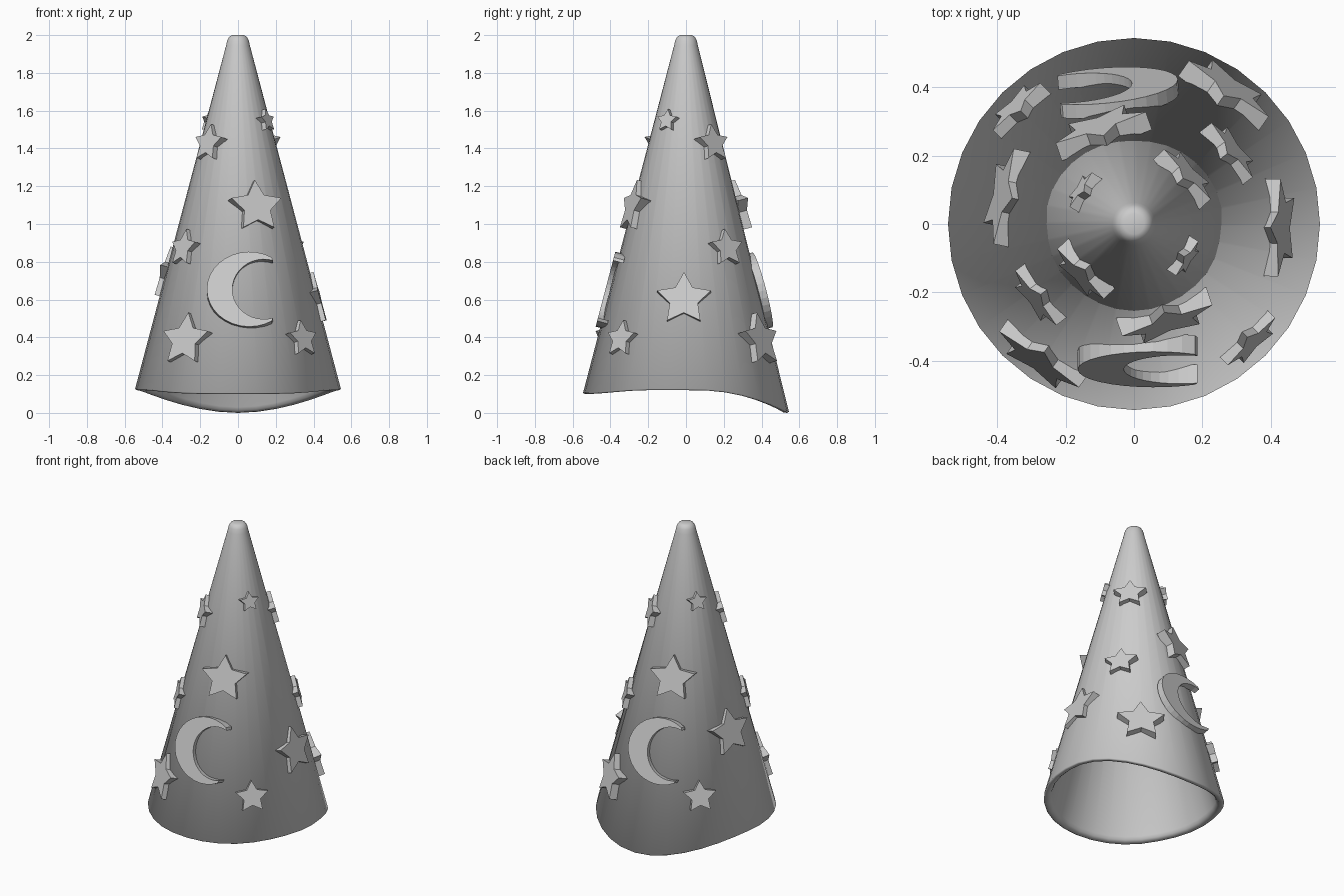
import bpy, bmesh
from math import sin, cos, pi, radians, sqrt
from mathutils import Vector

if "Cube" in bpy.data.objects:
    bpy.data.objects.remove(bpy.data.objects["Cube"])

SIDES = 32
SLOPE = 0.263          # radius lost per unit of height


def finish(bm, name):
    bmesh.ops.recalc_face_normals(bm, faces=bm.faces)
    me = bpy.data.meshes.new(name)
    bm.to_mesh(me)
    bm.free()
    ob = bpy.data.objects.new(name, me)
    bpy.context.collection.objects.link(ob)
    return ob


def smooth(t):
    t = min(1.0, max(0.0, t))
    return t * t * (3 - 2 * t)


def rim_height(a):
    """Brim line: dips to the ground at the back, slightly at the front."""
    if sin(a) <= 0:
        return 0.12 - 0.02 * smooth((-sin(a) - 0.4) / 0.6)
    d = a if a <= pi / 2 else pi - a
    return 0.12 * (1 - smooth((d - radians(7)) / radians(83)))


def make_hat():
    # (radius, height, follows the wavy brim)
    profile = [(0.03, 2.0, 0), (0.045, 1.993, 0), (0.056, 1.975, 0), (0.063, 1.945, 0),
               (0.545, 0.006, 1), (0.535, 0, 1), (0.515, 0.003, 1),
               (0.503, 0.012, 1), (0.495, 0.03, 1), (0.03, 1.94, 0)]
    bm = bmesh.new()
    rings = []
    for r, z, wavy in profile:
        ring = []
        for i in range(SIDES):
            a = 2 * pi * i / SIDES
            h = z + (rim_height(a) if wavy else 0)
            ring.append(bm.verts.new((r * cos(a), r * sin(a), h)))
        rings.append(ring)
    for lo, hi in zip(rings, rings[1:]):
        for i in range(SIDES):
            j = (i + 1) % SIDES
            bm.faces.new((lo[i], lo[j], hi[j], hi[i]))
    for ring, z in ((rings[0], 2.0), (rings[-1], 1.95)):
        apex = bm.verts.new((0, 0, z))
        for i in range(SIDES):
            bm.faces.new((ring[i], ring[(i + 1) % SIDES], apex))
    for f in bm.faces:          # soft shading all round, brim included
        f.smooth = True
    finish(bm, "hat_cone")


def star_outline(r):
    return [(q * cos(pi / 2 + k * pi / 5), 0.975 * q * sin(pi / 2 + k * pi / 5))
            for k in range(10) for q in [r if k % 2 == 0 else r * 0.52]]


def moon_outline():
    n = 22
    a0, b0 = radians(58), radians(73)
    outer = [(0.06 + 0.225 * cos(a), 0.205 * sin(a))
             for a in (a0 + (2 * pi - 2 * a0) * k / n for k in range(n + 1))]
    inner = [(0.137 + 0.167 * cos(a), 0.164 * sin(a))
             for a in (2 * pi - b0 - (2 * pi - 2 * b0) * k / n for k in range(n + 1))]
    return outer + inner


def applique(name, outline, deg, z, front, back):
    """Flat prism lying tangent to the cone at the given angle and height."""
    a = radians(deg)
    r = 0.545 - SLOPE * (z - 0.125)
    c = 1 / sqrt(1 + SLOPE ** 2)
    s = SLOPE * c
    right = Vector((-sin(a), cos(a), 0))
    up = Vector((-s * cos(a), -s * sin(a), c))
    out = Vector((c * cos(a), c * sin(a), s))
    base = Vector((r * cos(a), r * sin(a), z))
    bm = bmesh.new()
    f, b = [[bm.verts.new(base + right * x + up * y + out * d) for x, y in outline]
            for d in (front, -back)]
    bm.faces.new(f)
    bm.faces.new(b[::-1])
    n = len(f)
    for i in range(n):
        bm.faces.new((f[i], b[i], b[(i + 1) % n], f[(i + 1) % n]))
    finish(bm, name)


make_hat()

# Stars repeated on both halves of the hat: angle, height, size
stars = [(-45, 0.39, 0.103), (-71, 1.09, 0.147), (-33, 1.545, 0.063),
         (-125, 0.385, 0.15), (-143, 0.87, 0.105), (-137, 1.425, 0.105)]
for half, turn in (("front", 0), ("back", 180)):
    for k, (deg, z, r) in enumerate(stars):
        applique(f"star_{half}_{k + 1}", star_outline(r), deg + turn, z,
                 0.02, 0.037 if r > 0.12 else 0.026)

# Side stars and the two crescents
applique("star_right", star_outline(0.15), -1.5, 0.6, 0.018, 0.037)
applique("star_left", star_outline(0.15), 168, 0.735, 0.018, 0.037)
applique("moon_front", moon_outline(), -90, 0.65, 0.02, 0.037)
applique("moon_back", moon_outline(), 95, 0.65, 0.005, 0.037)
